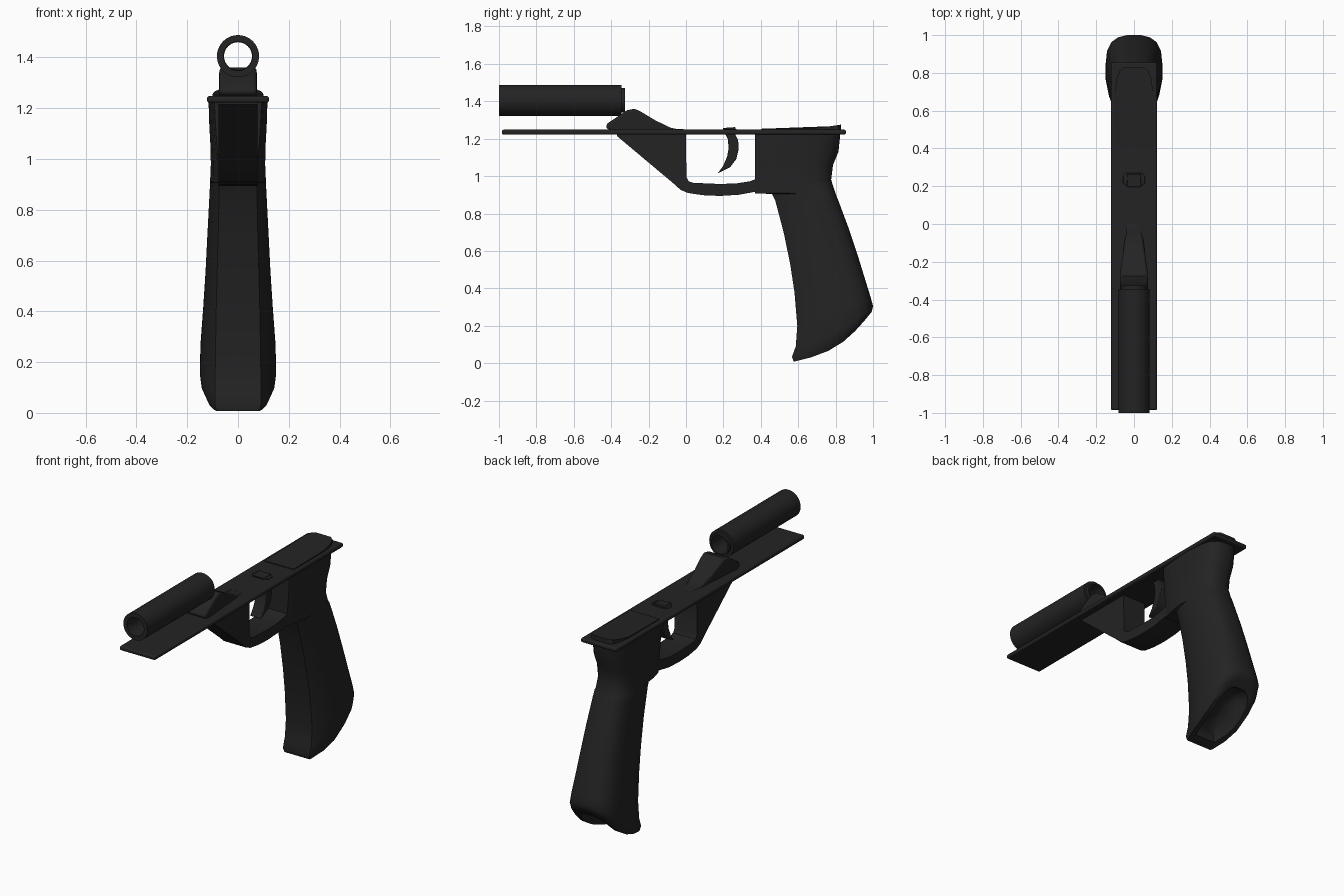
import bpy, bmesh, math
from mathutils import Vector

cube = bpy.data.objects.get("Cube")
if cube:
    bpy.data.objects.remove(cube, do_unlink=True)

black = bpy.data.materials.new("matte_black")
black.use_nodes = True
color = (0.017, 0.017, 0.017, 1)
black.diffuse_color = color
bsdf = black.node_tree.nodes["Principled BSDF"]
bsdf.inputs["Base Color"].default_value = color
bsdf.inputs["Roughness"].default_value = 0.7


def finish(name, bm, bevel=0, segments=2, angle=35):
    """Turn a bmesh into a smooth-shaded object, with bevelled edges if asked."""
    bmesh.ops.recalc_face_normals(bm, faces=bm.faces[:])
    mesh = bpy.data.meshes.new(name)
    bm.to_mesh(mesh)
    bm.free()
    obj = bpy.data.objects.new(name, mesh)
    bpy.context.collection.objects.link(obj)
    mesh.materials.append(black)
    bpy.ops.object.select_all(action='DESELECT')
    obj.select_set(True)
    bpy.context.view_layer.objects.active = obj
    if bevel:
        mod = obj.modifiers.new("rounded_edges", 'BEVEL')
        mod.width = bevel
        mod.segments = segments
        mod.limit_method = 'ANGLE'
        mod.angle_limit = math.radians(40)
    bpy.ops.object.shade_smooth_by_angle(angle=math.radians(angle))
    return obj


def extrude(name, points, direction, bevel=0, segments=2, shape=None):
    """Extrude a flat outline along a direction; shape can move each vertex."""
    bm = bmesh.new()
    face = bm.faces.new([bm.verts.new(p) for p in points])
    new = bmesh.ops.extrude_face_region(bm, geom=[face])["geom"]
    bmesh.ops.translate(bm, vec=direction,
                        verts=[v for v in new if isinstance(v, bmesh.types.BMVert)])
    if shape:
        for v in bm.verts:
            shape(v.co)
    return finish(name, bm, bevel, segments)


def side_part(name, profile, half, bevel=0, segments=2, shape=None):
    return extrude(name, [(-half, y, z) for y, z in profile], (2 * half, 0, 0),
                   bevel, segments, shape)


def tube(name, y0, y1, outer, inner, height):
    """Hollow cylinder along y."""
    bm = bmesh.new()
    n = 40
    rings = []
    for y, r in ((y0, outer), (y1, outer), (y1, inner), (y0, inner)):
        rings.append([bm.verts.new((r * math.cos(math.tau * i / n), y,
                                    height + r * math.sin(math.tau * i / n)))
                      for i in range(n)])
    for k in range(4):
        a, b = rings[k], rings[(k + 1) % 4]
        for i in range(n):
            j = (i + 1) % n
            bm.faces.new((a[i], a[j], b[j], b[i]))
    return finish(name, bm)


# Barrel and its rear collar
tube("barrel", -1.0, -0.345, 0.083, 0.057, 1.405)
tube("barrel_collar", -0.36, -0.325, 0.066, 0.055, 1.405)

# Long top plate
hw = 0.122
extrude("top_plate", [(-hw, -0.985, 1.222), (hw, -0.985, 1.222),
                      (hw, 0.855, 1.222), (-hw, 0.855, 1.222)],
        (0, 0, 0.026), 0.009, 3)

# Sloping bracket that runs into the trigger guard
guard = [(-0.37, 1.23), (-0.37, 1.215), (-0.06, 0.955), (-0.03, 0.927), (0.01, 0.91),
         (0.09, 0.898), (0.18, 0.894), (0.28, 0.9), (0.39, 0.92), (0.39, 0.99),
         (0.34, 0.972), (0.27, 0.961), (0.18, 0.958), (0.04, 0.964), (0.015, 0.972),
         (0.002, 0.995), (0, 1.23)]
side_part("trigger_guard", guard, 0.077)


# Saddle above the bracket, narrowing towards the rear
def narrow(co):
    co.x *= 1 - 0.42 * min(1, max(0, (co.y + 0.26) / 0.22))


saddle = [(-0.37, 1.225), (-0.43, 1.26), (-0.42, 1.282), (-0.315, 1.352), (-0.275, 1.36),
          (-0.24, 1.344), (-0.16, 1.296), (-0.08, 1.258), (-0.05, 1.252), (0, 1.25),
          (0, 1.225)]
side_part("barrel_saddle", saddle, 0.074, 0.02, 3, narrow)

# Curved trigger, with a raised collar where it passes through the plate
trigger = [(0.195, 1.257), (0.265, 1.262), (0.263, 1.225), (0.279, 1.19), (0.281, 1.14),
           (0.268, 1.09), (0.235, 1.047), (0.17, 1.015), (0.2, 1.057), (0.22, 1.105),
           (0.228, 1.15), (0.223, 1.2), (0.208, 1.23)]
side_part("trigger", trigger, 0.038, 0.004)
slot = [(sx * 0.058, 0.235 + sy * 0.035, 1.245)
        for sx, sy in ((-1, -0.5), (-0.7, -1), (0.7, -1), (1, -0.5),
                       (1, 0.5), (0.7, 1), (-0.7, 1), (-1, 0.5))]
extrude("trigger_collar", slot, (0, 0, 0.008), 0.003)


# Raised rear rest, a low wedge with a rounded end
def wedge(co):
    if co.z > 1.25:
        co.z += max(0, co.y - 0.68) * 0.15


rest = [(-0.1, 0.4), (0.1, 0.4), (0.1, 0.7), (0.092, 0.77), (0.075, 0.815),
        (0.05, 0.83), (-0.05, 0.83), (-0.075, 0.815), (-0.092, 0.77), (-0.1, 0.7)]
extrude("rear_rest", [(x, y, 1.24) for x, y in rest], (0, 0, 0.013), 0, 2, wedge)

# Grip: lofted sections as front y, front z, back y, back z,
# front half width, full half width, bulge
sections = [
    (0.37, 1.225, 0.825, 1.225, 0.1, 0.116, 0),
    (0.37, 1.13, 0.815, 1.13, 0.095, 0.113, 0),
    (0.37, 1.06, 0.786, 1.06, 0.09, 0.109, 0),
    (0.37, 0.98, 0.776, 0.98, 0.082, 0.107, 0),
    (0.37, 0.907, 0.797, 0.915, 0.078, 0.11, 0),
    (0.46, 0.905, 0.8, 0.905, 0.079, 0.11, 0),
    (0.477, 0.87, 0.816, 0.865, 0.08, 0.112, 0),
    (0.522, 0.7, 0.87, 0.72, 0.084, 0.12, 0),
    (0.557, 0.53, 0.92, 0.57, 0.089, 0.128, 0),
    (0.58, 0.38, 0.96, 0.44, 0.093, 0.137, 0),
    (0.595, 0.2, 0.988, 0.35, 0.096, 0.147, 0.01),
    (0.587, 0.09, 1.0, 0.305, 0.098, 0.15, 0.03),
    (0.567, 0.035, 0.993, 0.275, 0.097, 0.143, 0.04),
    (0.575, 0.008, 0.975, 0.252, 0.092, 0.125, 0.05),
]
# Half outline: position from front to back, and share of front and full width
outline = [(0, 0.93, 0), (0.025, 1, 0), (0.2, 0.25, 0.72), (0.4, 0, 1), (0.6, 0, 1),
           (0.78, 0, 0.95), (0.9, 0, 0.8), (0.97, 0, 0.55), (1, 0, 0.25)]


def section_points(fy, fz, by, bz, wf, w, bulge):
    half = []
    down = Vector((0, bz - fz, fy - by)).normalized()
    for u, a, b in outline:
        p = Vector((a * wf + b * w, fy + (by - fy) * u, fz + (bz - fz) * u))
        half.append(p + down * bulge * math.sin(math.pi * u))
    return half + [Vector((-p.x, p.y, p.z)) for p in reversed(half)]


rings = [section_points(*s) for s in sections]
# Dished butt: shrink the last ring, then sink it into the grip
last = rings[-1]
centre = sum(last, Vector()) / len(last)
inward = Vector((0, -0.52, 0.85))
for scale, depth in ((0.78, -0.006), (0.72, 0.012), (0.5, 0.04), (0.2, 0.05)):
    rings.append([centre + (p - centre) * scale + inward * depth for p in last])

bm = bmesh.new()
loops = [[bm.verts.new(p) for p in ring] for ring in rings]
for a, b in zip(loops, loops[1:]):
    for i in range(len(a)):
        j = (i + 1) % len(a)
        bm.faces.new((a[i], a[j], b[j], b[i]))
bm.faces.new(loops[0])
bm.faces.new(loops[-1])
finish("grip", bm, angle=40)
